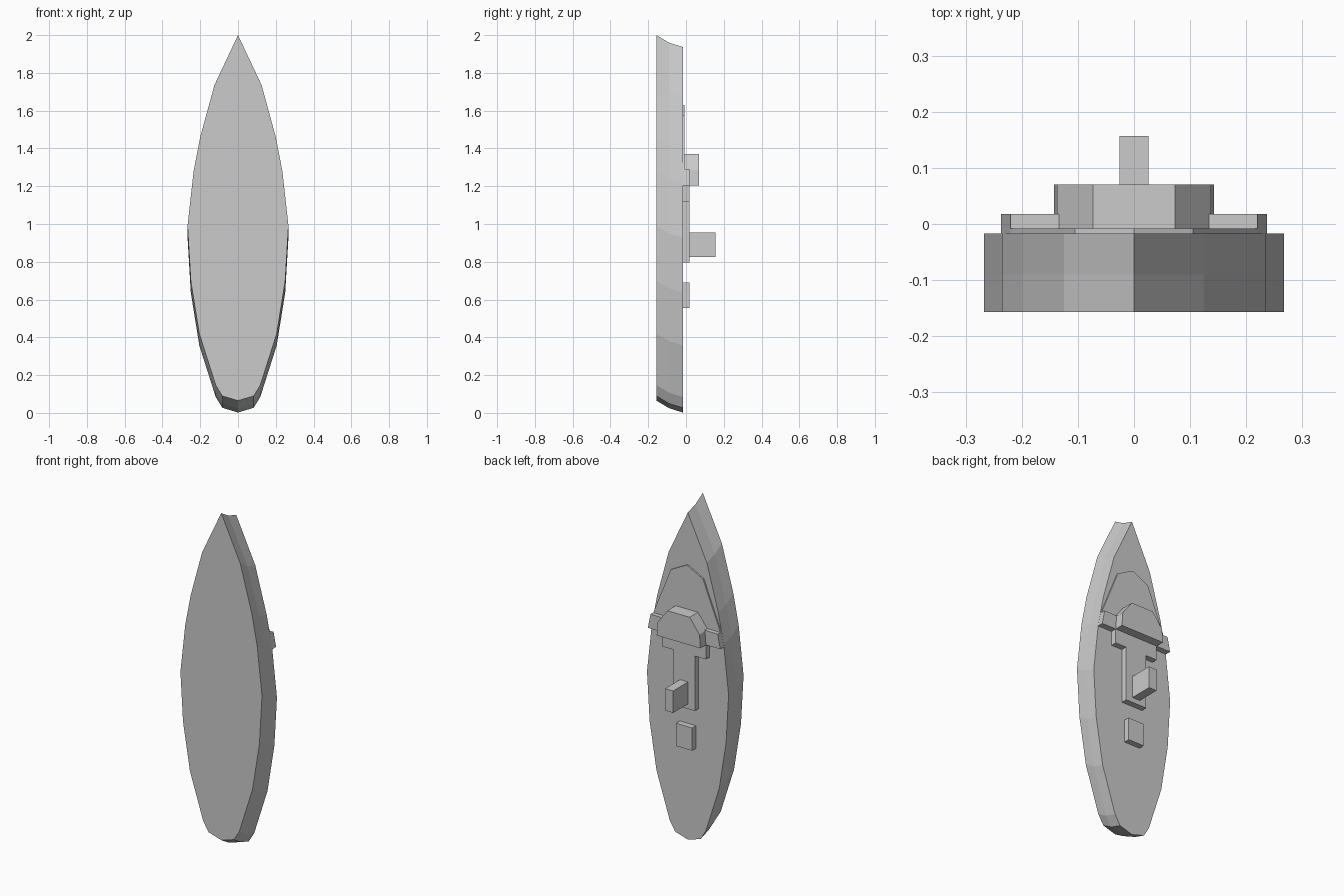
import bpy, bmesh

cube = bpy.data.objects.get("Cube")
if cube:
    bpy.data.objects.remove(cube, do_unlink=True)

grey = bpy.data.materials.new("plain grey")
grey.use_nodes = True
color = (0.6, 0.6, 0.6, 1)
grey.diffuse_color = color
grey.node_tree.nodes["Principled BSDF"].inputs["Base Color"].default_value = color

DECK = -0.017


def mirrored(half):
    """Closed outline from a top-to-bottom list of (x, z) on the +x side."""
    return half + [(-x, z) for x, z in reversed(half) if x > 0]


def loft(name, half, layers):
    """Stack one outline along y; each layer is (y, drop in z)."""
    bm = bmesh.new()
    outline = mirrored(half)
    rings = [[bm.verts.new((x, y, z - drop)) for x, z in outline] for y, drop in layers]
    bm.faces.new(rings[0])
    bm.faces.new(rings[-1])
    n = len(outline)
    for a, b in zip(rings, rings[1:]):
        for i in range(n):
            j = (i + 1) % n
            bm.faces.new((a[i], a[j], b[j], b[i]))
    bmesh.ops.recalc_face_normals(bm, faces=bm.faces)
    mesh = bpy.data.meshes.new(name)
    bm.to_mesh(mesh)
    bm.free()
    mesh.materials.append(grey)
    obj = bpy.data.objects.new(name, mesh)
    bpy.context.collection.objects.link(obj)
    return obj


def slab(name, half, y0, y1):
    return loft(name, half, [(y0, 0), (y1, 0)])


def block(name, width, bottom, top, y0, y1):
    return slab(name, [(width, top), (width, bottom)], y0, y1)


# Hull standing on its stern, raked slightly toward the deck
hull_half = [(0, 2.0), (0.125, 1.735), (0.2, 1.46), (0.235, 1.28), (0.267, 0.99),
             (0.25, 0.7), (0.205, 0.42), (0.118, 0.147), (0.083, 0.09), (0, 0.065)]
loft("hull", hull_half, [(-0.157, 0), (-0.09, 0.04), (DECK, 0.063)])

# Thin foredeck plate with a blunt point
slab("foredeck_plate", [(0, 1.63), (0.105, 1.575), (0.22, 1.29), (0.22, 1.21)], DECK, -0.008)

# Stepped deckhouse: wide wings, narrower step, long stem
slab("bridge_wings", [(0.22, 1.29), (0.237, 1.205)], DECK, 0.018)
block("deckhouse_step", 0.143, 1.12, 1.205, DECK, 0.018)
block("deckhouse_stem", 0.07, 0.795, 1.12, DECK, 0.018)

# Faceted bridge
slab("bridge", [(0.073, 1.37), (0.137, 1.285), (0.143, 1.205)], -0.008, 0.07)

# Funnel and aft hatch
block("funnel", 0.026, 0.825, 0.955, 0.018, 0.157)
block("aft_hatch", 0.053, 0.555, 0.69, DECK, 0.018)
